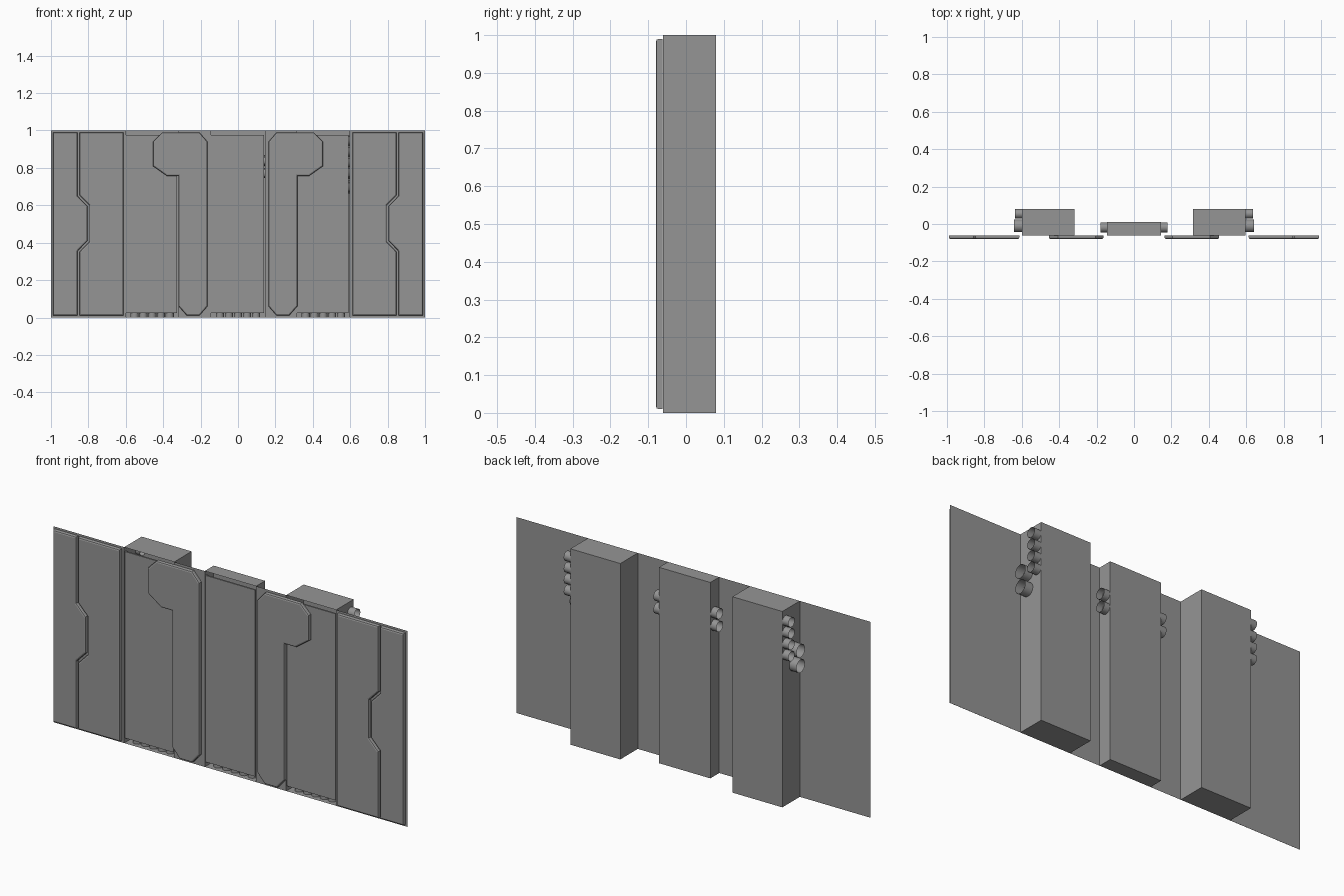
import bpy, bmesh, math
from mathutils import Matrix, Vector

cube = bpy.data.objects.get("Cube")
if cube:
    bpy.data.objects.remove(cube, do_unlink=True)

grey = bpy.data.materials.new("wall grey")
grey.use_nodes = True
colour = (0.3, 0.3, 0.3, 1)
grey.diffuse_color = colour
grey.node_tree.nodes["Principled BSDF"].inputs["Base Color"].default_value = colour

SHEET_Y = -0.061
# Each niche: left x, right x, back y
NICHES = [(-0.6, -0.318, 0.08), (-0.145, 0.145, 0.011), (0.315, 0.597, 0.08)]


def finish(name, bm):
    mesh = bpy.data.meshes.new(name)
    bm.to_mesh(mesh)
    bm.free()
    mesh.materials.append(grey)
    obj = bpy.data.objects.new(name, mesh)
    bpy.context.collection.objects.link(obj)
    return obj


# Wall sheet folded back into three closed-ended niches
def wall_sheet():
    path = [(-1, SHEET_Y)]
    for x0, x1, back in NICHES:
        path += [(x0, SHEET_Y), (x0, back), (x1, back), (x1, SHEET_Y)]
    path.append((1, SHEET_Y))
    bm = bmesh.new()
    low = [bm.verts.new((x, y, 0)) for x, y in path]
    high = [bm.verts.new((x, y, 1)) for x, y in path]
    for i in range(len(path) - 1):
        bm.faces.new((low[i], low[i + 1], high[i + 1], high[i]))
    for i in range(1, len(path) - 1, 4):
        bm.faces.new(low[i:i + 4])
        bm.faces.new(high[i:i + 4])
    bmesh.ops.recalc_face_normals(bm, faces=bm.faces)
    # Outward is away from the back of the niches
    back = max(bm.faces, key=lambda f: f.calc_center_median().y)
    if back.normal.y < 0:
        bmesh.ops.reverse_faces(bm, faces=bm.faces)
    finish("wall_sheet", bm)


# Raised panel with a softened front rim
def panel(name, outline, side):
    bm = bmesh.new()
    face = bm.faces.new([bm.verts.new((x * side, SHEET_Y - 0.001, z)) for x, z in outline])
    new = bmesh.ops.extrude_face_region(bm, geom=[face])["geom"]
    verts = [g for g in new if isinstance(g, bmesh.types.BMVert)]
    bmesh.ops.translate(bm, verts=verts, vec=(0, -0.018, 0))
    bmesh.ops.recalc_face_normals(bm, faces=bm.faces)
    rim = [e for e in bm.edges if all(v in verts for v in e.verts)]
    bmesh.ops.bevel(bm, geom=rim, offset=0.008, segments=2, profile=0.5, affect='EDGES')
    finish(name, bm)


def box(name, lo, hi):
    bm = bmesh.new()
    bmesh.ops.create_cube(bm, size=1)
    lo, hi = Vector(lo), Vector(hi)
    bmesh.ops.scale(bm, vec=hi - lo, verts=bm.verts)
    bmesh.ops.translate(bm, vec=(lo + hi) / 2, verts=bm.verts)
    finish(name, bm)


# Open-ended round pipe between two points
def pipe(name, start, end, radius):
    start, end = Vector(start), Vector(end)
    turn = (end - start).to_track_quat('Z', 'Y').to_matrix().to_4x4()
    bm = bmesh.new()
    bmesh.ops.create_cone(bm, cap_ends=False, segments=16, radius1=radius, radius2=radius,
                          depth=(end - start).length,
                          matrix=Matrix.Translation((start + end) / 2) @ turn)
    for f in bm.faces:
        f.smooth = True
    finish(name, bm)


wall_sheet()

edge_panel = [(0.99, 0.01), (0.99, 0.99), (0.858, 0.99), (0.858, 0.65), (0.805, 0.595),
              (0.805, 0.41), (0.858, 0.355), (0.858, 0.01)]
notch_panel = [(0.848, 0.01), (0.848, 0.35), (0.795, 0.405), (0.795, 0.6), (0.848, 0.655),
               (0.848, 0.99), (0.613, 0.99), (0.613, 0.01)]
hook_panel = [(0.163, 0.06), (0.163, 0.94), (0.205, 0.988), (0.407, 0.988), (0.455, 0.94),
              (0.455, 0.81), (0.38, 0.757), (0.317, 0.757), (0.317, 0.06), (0.275, 0.012),
              (0.205, 0.012)]
for side, label in ((1, "left"), (-1, "right")):
    panel("edge_panel_" + label, edge_panel, side)
    panel("notch_panel_" + label, notch_panel, side)
    panel("hook_panel_" + label, hook_panel, side)

    # Side pipes: a thin column, a thick pair, and a pair on the middle niche
    for i in range(4):
        z = 0.945 - 0.058 * i
        pipe("thin_pipe_" + label, (0.575 * side, 0.055, z), (0.635 * side, 0.055, z), 0.025)
    for z in (0.775, 0.698):
        pipe("thick_pipe_" + label, (0.575 * side, -0.01, z), (0.641 * side, -0.01, z), 0.034)
    for z in (0.838, 0.773):
        pipe("middle_pipe_" + label, (0.125 * side, -0.018, z), (0.178 * side, -0.018, z), 0.027)

# Niche covers with slim gaps, and upright pipes showing beneath them
for x0, x1, back in NICHES:
    box("niche_cover", (x0 + 0.001, -0.058, 0.025), (x1 - 0.007, -0.05, 0.977))
    for i in range(5):
        x = x0 + (x1 - x0) * (i + 1) / 6
        pipe("upright_pipe", (x, -0.02, 0.001), (x, -0.02, 0.7), 0.022)
